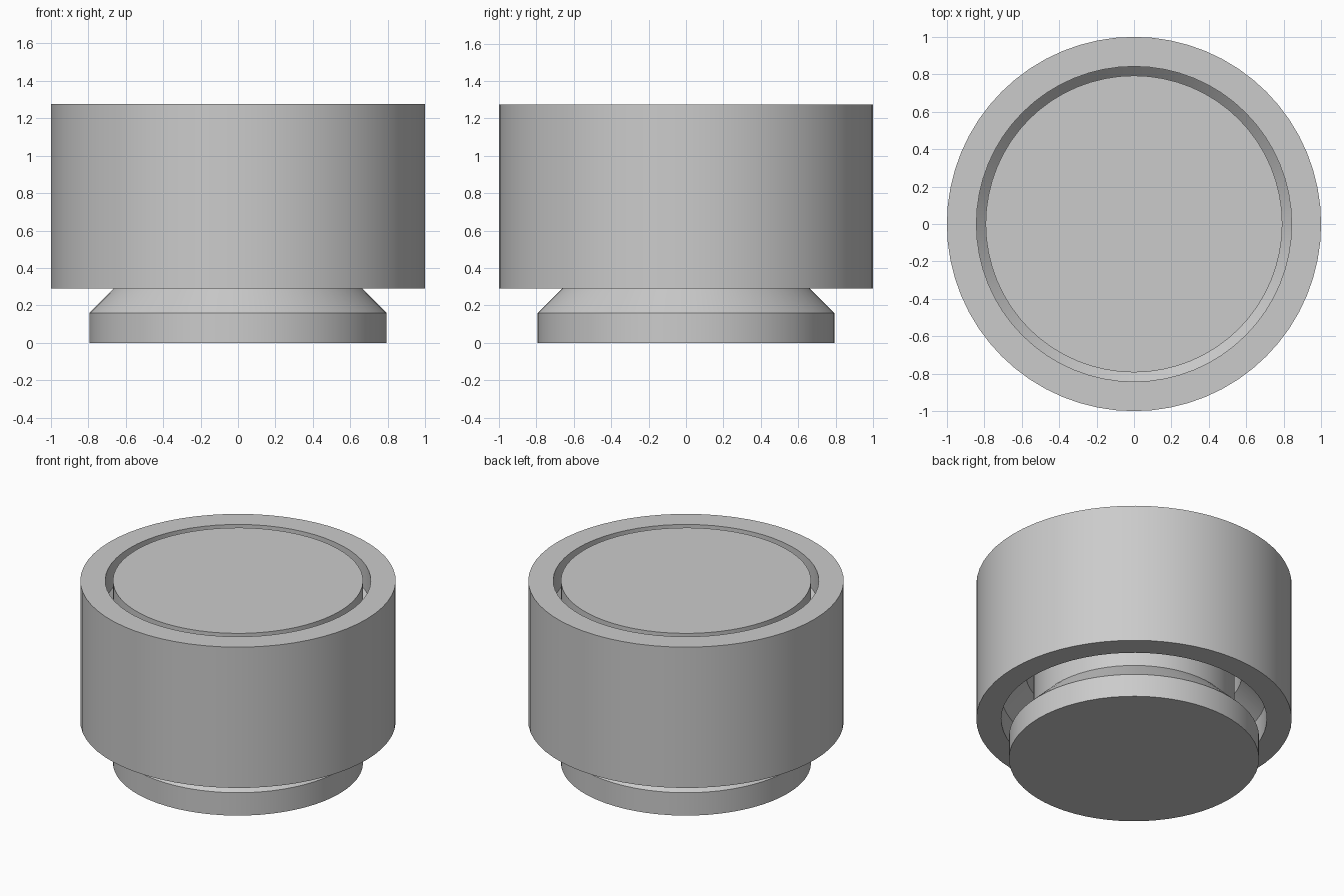
import bpy, bmesh, math

SEGMENTS = 64

cube = bpy.data.objects.get("Cube")
if cube:
    bpy.data.objects.remove(cube, do_unlink=True)

grey = bpy.data.materials.new("plain grey")
grey.use_nodes = True
grey.diffuse_color = (0.6, 0.6, 0.6, 1)
grey.node_tree.nodes["Principled BSDF"].inputs["Base Color"].default_value = (0.6, 0.6, 0.6, 1)


def lathe(name, profile, closed):
    """Revolve an (r, z) profile about z; an open profile gets flat end caps."""
    bm = bmesh.new()
    rings = [[bm.verts.new((r * math.cos(a), r * math.sin(a), z))
              for a in (2 * math.pi * i / SEGMENTS for i in range(SEGMENTS))]
             for r, z in profile]
    pairs = list(zip(rings, rings[1:]))
    if closed:
        pairs.append((rings[-1], rings[0]))
    else:
        bm.faces.new(rings[0])
        bm.faces.new(rings[-1])
    for low, high in pairs:
        for i in range(SEGMENTS):
            j = (i + 1) % SEGMENTS
            bm.faces.new((low[i], low[j], high[j], high[i]))
    bmesh.ops.recalc_face_normals(bm, faces=bm.faces)
    mesh = bpy.data.meshes.new(name)
    bm.to_mesh(mesh)
    bm.free()
    mesh.materials.append(grey)
    obj = bpy.data.objects.new(name, mesh)
    bpy.context.collection.objects.link(obj)
    bpy.ops.object.select_all(action="DESELECT")
    obj.select_set(True)
    bpy.context.view_layer.objects.active = obj
    bpy.ops.object.shade_smooth_by_angle(angle=math.radians(30))
    return obj


TOP = 1.275
BOTTOM = 0.29      # underside of the outer ring
FLANGE = 0.16      # straight height of the spool flanges
SLOPE = 0.155      # 45 degree taper

# Spool: two flanges tapering to a narrower neck
lathe("inner_spool", [
    (0.793, 0), (0.793, FLANGE), (0.793 - SLOPE, FLANGE + SLOPE),
    (0.793 - SLOPE, TOP - FLANGE - SLOPE), (0.793, TOP - FLANGE), (0.793, TOP),
], closed=False)

# Ring: straight outside, with an inward ridge that rides on the neck
LIP = 0.18
lathe("outer_ring", [
    (1, BOTTOM), (1, TOP), (0.842, TOP), (0.842, TOP - LIP),
    (0.842 - SLOPE, TOP - LIP - SLOPE), (0.842 - SLOPE, BOTTOM + LIP + SLOPE),
    (0.842, BOTTOM + LIP), (0.842, BOTTOM),
], closed=True)
